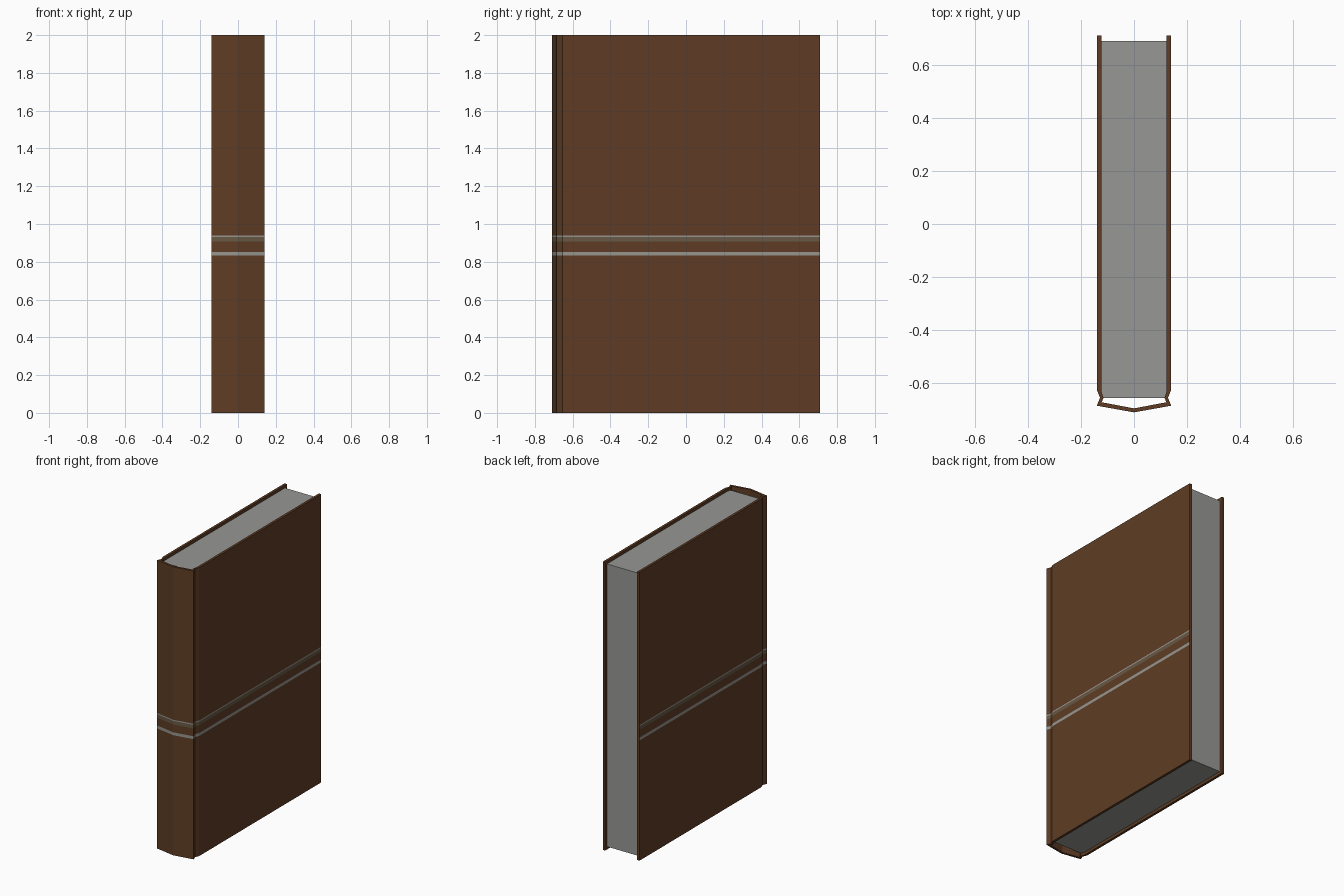
import bpy
import bmesh

if "Cube" in bpy.data.objects:
    bpy.data.objects.remove(bpy.data.objects["Cube"])


def material(name, rgb):
    m = bpy.data.materials.new(name)
    m.diffuse_color = (*rgb, 1.0)
    m.use_nodes = True
    m.node_tree.nodes["Principled BSDF"].inputs["Base Color"].default_value = m.diffuse_color
    return m


brown = material("brown leather", (0.112, 0.046, 0.018))
silver = material("silver grey band", (0.31, 0.30, 0.27))
tan = material("dull tan band", (0.138, 0.098, 0.058))
paper = material("grey paper", (0.31, 0.31, 0.30))


def make_object(name, bm, mats):
    bmesh.ops.recalc_face_normals(bm, faces=bm.faces[:])
    mesh = bpy.data.meshes.new(name)
    bm.to_mesh(mesh)
    bm.free()
    for m in mats:
        mesh.materials.append(m)
    obj = bpy.data.objects.new(name, mesh)
    bpy.context.collection.objects.link(obj)
    return obj


def mirrored(half):
    """Half profile ending on x = 0, continued on the other side."""
    return half + [(-x, y) for x, y in reversed(half[:-1])]


# Cover: one folded strip with a hinge groove and a pointed spine
outer = mirrored([(0.14, 0.71), (0.14, -0.625), (0.128, -0.655),
                  (0.14, -0.685), (0, -0.71)])
inner = mirrored([(0.123, 0.71), (0.123, -0.63), (0.115, -0.655),
                  (0.122, -0.672), (0, -0.695)])

# Horizontal cuts, with the outer colour of each layer between them
levels = [0, 0.833, 0.853, 0.907, 0.932, 0.94, 2.0]
layer_material = [0, 1, 0, 2, 1, 0]

bm = bmesh.new()
loop = outer + inner[::-1]
rings = [[bm.verts.new((x, y, z)) for x, y in loop] for z in levels]
n, count = len(outer), len(loop)
for layer, (low, high) in enumerate(zip(rings, rings[1:])):
    for i in range(count):
        j = (i + 1) % count
        face = bm.faces.new((low[i], low[j], high[j], high[i]))
        # Bands only on the outside of the cover
        face.material_index = layer_material[layer] if i < n - 1 else 0
for ring in (rings[0], rings[-1]):
    for i in range(n - 1):
        bm.faces.new((ring[i], ring[i + 1],
                      ring[count - 2 - i], ring[count - 1 - i]))
make_object("book_cover", bm, [brown, silver, tan])

# Page block, set in slightly from the cover edges
bm = bmesh.new()
bmesh.ops.create_cube(bm, size=1)
for v in bm.verts:
    v.co.x *= 0.246
    v.co.y = 0.69 if v.co.y > 0 else -0.655
    v.co.z = 1.98 if v.co.z > 0 else 0.02
make_object("page_block", bm, [paper])
